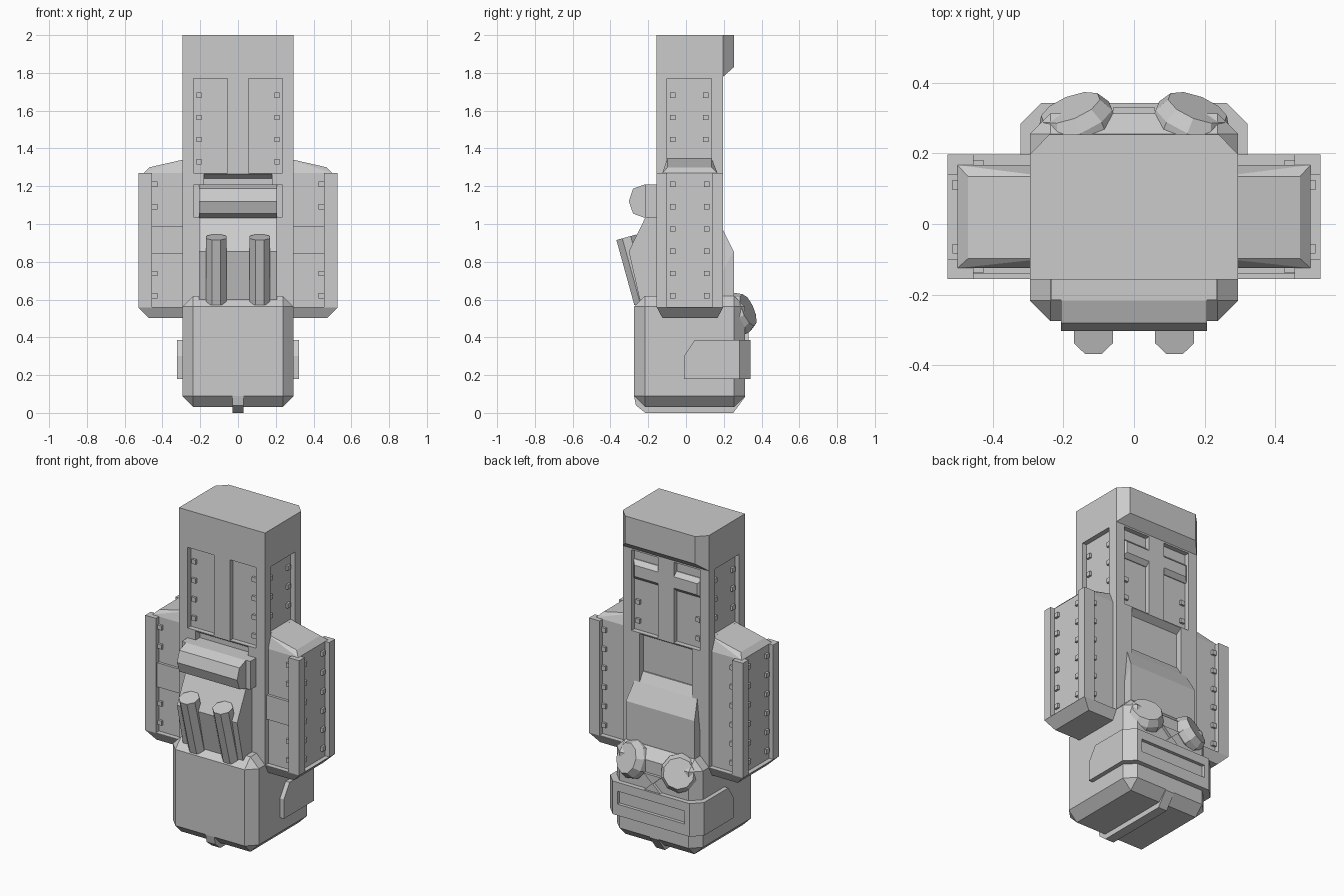
import bpy, bmesh, math
from itertools import product
from mathutils import Matrix, Vector

cube = bpy.data.objects.get("Cube")
if cube:
    bpy.data.objects.remove(cube, do_unlink=True)


def box(x0, x1, y0, y1, z0, z1):
    return list(product((x0, x1), (y0, y1), (z0, z1)))


def prism(profile, half):
    """Side profile of (y, z) points, spread across x."""
    return [(s * half, y, z) for s in (-1, 1) for y, z in profile]


def rings(sides, steps, matrix):
    """Round solid from (radius, height) steps."""
    pts = []
    for r, h in steps:
        for i in range(sides):
            a = math.tau * (i + 0.5) / sides
            pts.append(matrix @ Vector((r * math.cos(a), r * math.sin(a), h)))
    return pts


def make(name, solids, mirror=False, bevel=0):
    """One object from several convex solids, optionally mirrored in x."""
    total = bpy.data.meshes.new(name)
    out = bmesh.new()
    for pts in solids:
        bm = bmesh.new()
        for p in pts:
            bm.verts.new(p)
        bmesh.ops.convex_hull(bm, input=bm.verts[:])
        loose = [v for v in bm.verts if not v.link_faces]
        bmesh.ops.delete(bm, geom=loose, context='VERTS')
        bmesh.ops.dissolve_limit(bm, angle_limit=0.01, verts=bm.verts[:], edges=bm.edges[:])
        if bevel:
            bmesh.ops.bevel(bm, geom=bm.edges[:], offset=bevel, segments=1,
                            affect='EDGES', profile=0.5)
        bmesh.ops.recalc_face_normals(bm, faces=bm.faces[:])
        part = bpy.data.meshes.new("part")
        bm.to_mesh(part)
        bm.free()
        out.from_mesh(part)
        bpy.data.meshes.remove(part)
    out.to_mesh(total)
    out.free()
    ob = bpy.data.objects.new(name, total)
    bpy.context.collection.objects.link(ob)
    if mirror:
        mod = ob.modifiers.new("Mirror", 'MIRROR')
        mod.use_mirror_merge = False
    return ob


def carve(ob, solids, mirror=False):
    cutter = make(ob.name + "_cutter", solids, mirror)
    cutter.hide_render = True
    mod = ob.modifiers.new("Recesses", 'BOOLEAN')
    mod.operation = 'DIFFERENCE'
    mod.solver = 'EXACT'
    mod.object = cutter
    bpy.context.view_layer.objects.active = ob
    bpy.ops.object.modifier_apply(modifier=mod.name)
    bpy.data.objects.remove(cutter, do_unlink=True)


def stud(x, y, z, r=0.014):
    return box(x - r, x + r, y - r, y + r, z - r, z + r)


W, FRONT, BACK, D = 0.295, -0.157, 0.197, 0.03

# Tower with recessed panels and sloped-ceiling slots
tower = make("tower", [box(-W, W, FRONT, BACK, 0.5, 2.0)])
carve(tower, [
    box(0.055, 0.235, FRONT - 0.1, FRONT + D, 1.27, 1.77),
    box(0.055, 0.235, BACK - D, BACK + 0.1, 1.27, 1.77),
    box(W - D, W + 0.1, -0.1, 0.135, 1.2, 1.77)], mirror=True)
carve(tower, [
    prism([(y0, 0.9), (y0, 1.265), (y1, 1.265), (y2, 1.24), (y2, 0.9)], 0.18)
    for y0, y1, y2 in ((FRONT - 0.1, FRONT, FRONT + 0.04), (BACK + 0.1, BACK, BACK - 0.04))])

# Overhanging cap on the back of the tower
make("tower_cap", [[(s * x, y, z) for s in (-1, 1) for x, y, z in (
    (W, 0.19, 1.78), (W, BACK, 1.78), (W, 0.19, 2), (W, BACK, 2),
    (0.24, 0.253, 1.83), (0.24, 0.253, 2))]])

# Studs in the tower panels
heights = [1.33 + 0.117 * i for i in range(4)]
studs = []
for i, z in enumerate(heights):
    studs += [stud(0.207, FRONT + D, z), stud(W - D, -0.07, z), stud(W - D, 0.105, z)]
    if i < 2:
        studs.append(stud(0.207, BACK - D, z))
make("tower_studs", studs, mirror=True)

# Bevelled cross arms on the back
make("cross_arm", [
    box(0.04, 0.24, BACK - 0.04, BACK - 0.025, 1.585, 1.705)
    + box(0.04, 0.215, BACK - 0.04, BACK, 1.61, 1.68)], mirror=True)

# Side pods: core with sloped shoulder, corner posts, tapered foot
make("pod_core", [
    box(0.26, 0.50, -0.125, 0.167, 0.54, 1.27)
    + box(0.26, 0.47, -0.098, 0.135, 1.27, 1.30)
    + [(0.25, y, 1.35) for y in (-0.098, 0.135)]], mirror=True)
make("pod_post", [
    box(0.455, 0.50, -0.155, -0.12, 0.56, 1.27),
    box(0.50, 0.528, -0.155, -0.10, 0.56, 1.27),
    box(0.455, 0.50, 0.16, BACK, 0.56, 1.27),
    box(0.50, 0.528, 0.14, BACK, 0.56, 1.27)], mirror=True)
make("pod_foot", [
    box(0.2, 0.528, -0.155, BACK, 0.559, 0.561)
    + box(0.2, 0.472, -0.125, 0.167, 0.503, 0.53)], mirror=True)
make("pod_plate", [box(0.28, 0.455, -0.141, -0.11, 0.84, 0.99)], mirror=True)
studs = []
for i in range(6):
    z = 0.62 + 0.118 * i
    studs += [stud(0.5, -0.07, z), stud(0.5, 0.11, z), stud(0.44, 0.167, z)]
    if i not in (2, 3):
        studs.append(stud(0.44, -0.125, z))
make("pod_studs", studs, mirror=True)

# Front roll with its bracket
make("roll_bracket", [box(-0.235, 0.235, -0.215, -0.1, 1.035, 1.21)])
make("front_roll", [prism([(-0.1, 1.21), (-0.217, 1.21), (-0.28, 1.187), (-0.303, 1.12),
                           (-0.28, 1.055), (-0.217, 1.032), (-0.1, 1.032)], 0.206)])

# Chest wedge in front, sloped hump behind
make("chest_wedge", [prism([(-0.1, 1.035), (-0.215, 1.035), (-0.303, 0.855),
                            (-0.245, 0.6), (-0.1, 0.6)], 0.206)])
make("back_hump", [[(s * x, y, z) for s in (-1, 1) for x, y, z in (
    (0.18, 0.1, 1.02), (0.19, 0.165, 1.02), (0.215, BACK, 0.965), (0.235, 0.253, 0.855),
    (0.235, 0.253, 0.58), (0.235, 0.1, 0.58))]])

# Slanted pipes
axis = Vector((0, -0.095, 0.345))
pipe = Matrix.Translation((0.115, -0.22, 0.585)) @ axis.to_track_quat('Z', 'Y').to_matrix().to_4x4()
make("pipe", [rings(8, ((0.06, 0), (0.06, axis.length)), pipe)], mirror=True)

# Chamfered head and its keel
make("head", [box(-W, W, -0.275, 0.313, 0.032, 0.62)], bevel=0.058)
make("keel", [prism([(-0.275, 0.09), (-0.265, 0.04), (-0.215, 0), (0.25, 0),
                     (0.313, 0.085), (0.313, 0.09)], 0.03)])

# Wrap-around visor with a slot
visor = make("visor", [[(s * x, y, z) for s in (-1, 1) for x, y, z in (
    (0.322, -0.01, 0.18), (0.322, -0.01, 0.30), (0.322, 0.045, 0.385),
    (0.322, 0.283, 0.18), (0.322, 0.283, 0.385), (0.263, 0.342, 0.18), (0.263, 0.342, 0.385))]])
carve(visor, [box(-0.23, 0.23, 0.322, 0.4, 0.25, 0.33)])

# Small crossed triangles between the goggles
make("nose_triangles", [
    [(x, y, z) for y in (0.29, 0.33) for x, z in tri] for tri in (
        ((-0.06, 0.38), (0.06, 0.38), (0, 0.435)), ((-0.06, 0.485), (0.06, 0.485), (0, 0.43)))])

# Goggles facing back, outward and up
aim = Vector((0.4, 1, 0.42))
goggle = Matrix.Translation((0.178, 0.325, 0.543)) @ aim.to_track_quat('Z', 'Y').to_matrix().to_4x4()
make("goggle", [rings(10, ((0.09, -0.1), (0.113, -0.07), (0.113, -0.035), (0.09, 0.005)), goggle)],
     mirror=True)
